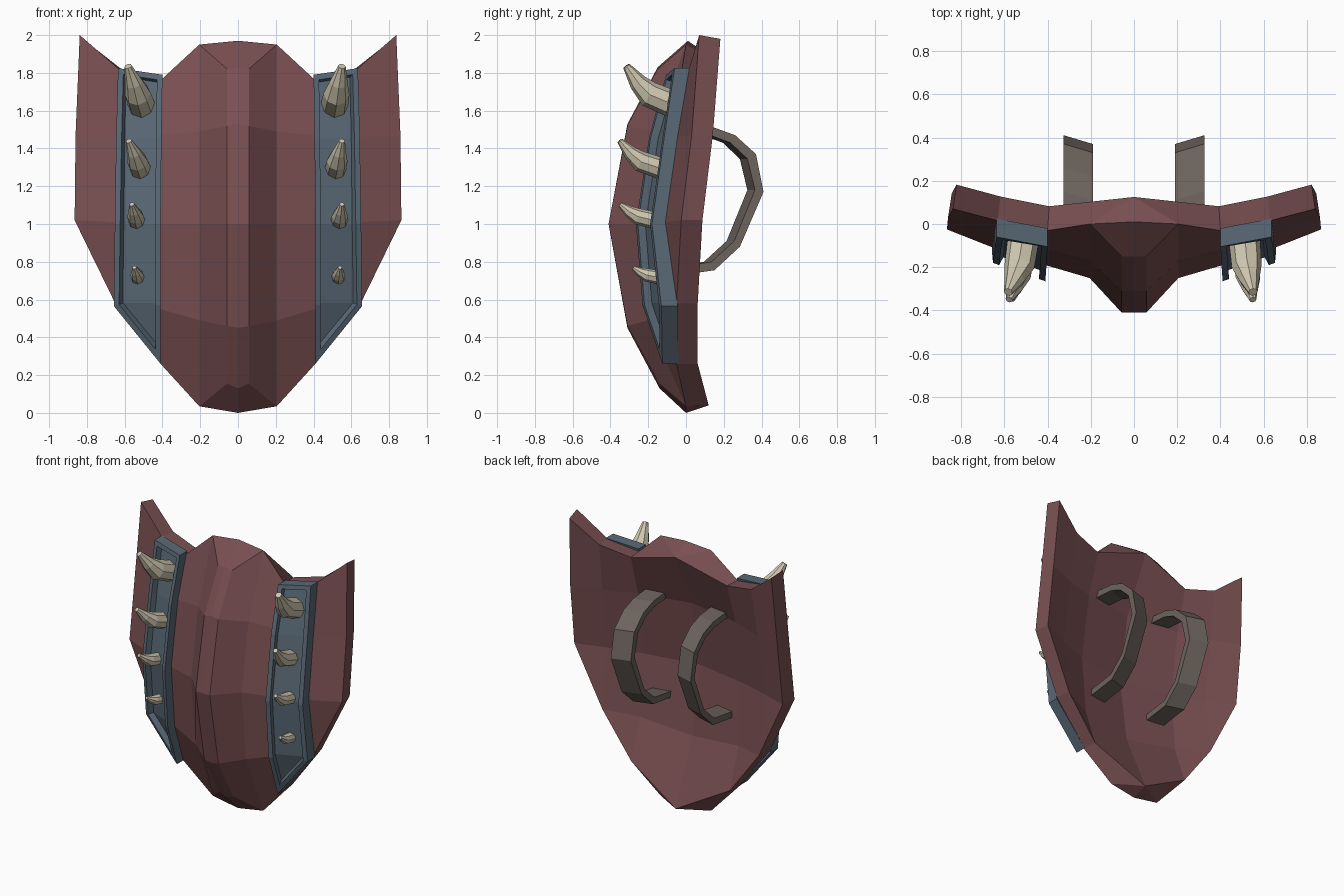
import bpy, bmesh
from math import sin, cos, pi
from mathutils import Vector

if "Cube" in bpy.data.objects:
    bpy.data.objects.remove(bpy.data.objects["Cube"])


def material(name, rgb):
    m = bpy.data.materials.new(name)
    m.diffuse_color = (*rgb, 1)
    m.use_nodes = True
    m.node_tree.nodes["Principled BSDF"].inputs["Base Color"].default_value = m.diffuse_color
    return m


RED = material("red_plate", (0.19, 0.078, 0.083))
BLUE = material("blue_metal", (0.10, 0.14, 0.18))
BONE = material("bone", (0.62, 0.57, 0.43))
STRAP = material("strap_leather", (0.15, 0.125, 0.11))


def finish(bm, name, mat, mirror=True):
    """Write the mesh to an object, mirrored across x if it is one half."""
    bmesh.ops.recalc_face_normals(bm, faces=bm.faces)
    me = bpy.data.meshes.new(name)
    bm.to_mesh(me)
    bm.free()
    me.materials.append(mat)
    ob = bpy.data.objects.new(name, me)
    bpy.context.collection.objects.link(ob)
    if mirror:
        ob.modifiers.new("mirror", 'MIRROR').use_clip = True
    return ob


def column(bm, xs, ys, zs):
    return [bm.verts.new(p) for p in zip(xs, ys, zs)]


def stitch(bm, a, b):
    """Join two columns with quads, ending in a triangle if b is shorter."""
    n = min(len(a), len(b))
    for i in range(n - 1):
        bm.faces.new((a[i], b[i], b[i + 1], a[i + 1]))
    if len(a) > n:
        bm.faces.new((a[n - 1], b[n - 1], a[n]))


# Shield body: front and back columns from centre to wing tip
profiles = [
    ([.205] * 5, [0, -.17, -.25, -.20, 0], [1.95, 1.49, 1.0, .49, .035]),
    ([.40, .405, .41, .41, .41], [-.03, -.12, -.19, -.15, -.05], [1.77, 1.47, 1.0, .55, .26]),
    ([.63, .645, .65, .65], [.015, -.045, -.11, -.05], [1.82, 1.46, 1.01, .58]),
    ([.838, .86, .865], [.07, .03, -.025], [2.0, 1.47, 1.02]),
]
bm = bmesh.new()
ridge_y = [-.15, -.31, -.41, -.31, -.14]
centre = column(bm, [0] * 7, [.01] + ridge_y + [0], [1.97, 1.83, 1.53, 1.0, .45, .13, 0])
ridge = column(bm, [.057] * 5, ridge_y, [1.82, 1.52, 1.0, .46, .155])
front = [centre] + [column(bm, *p) for p in profiles]
back = [column(bm, [0] * 5, [.125, -.07, -.15, -.08, .12], [1.89, 1.48, 1.0, .5, .04])]
back += [column(bm, [x * .98 for x in xs], [y + .112 for y in ys],
                [min(z, 1.98) for z in zs]) for xs, ys, zs in profiles[1:]]
stitch(bm, centre[1:6], ridge)
stitch(bm, ridge, front[1])
bm.faces.new((centre[0], centre[1], ridge[0], front[1][0]))
bm.faces.new((centre[6], centre[5], ridge[4], front[1][4]))
for i in range(1, 4):
    stitch(bm, front[i], front[i + 1])
for i in range(3):
    stitch(bm, back[i], back[i + 1])


# Rim: the back has no column behind the second front one
def outline(c2, c3, c4):
    return [c2[0], c3[0], *c4, c3[3], c2[4]]


fo, bo = outline(*front[2:]), outline(*back[1:])
for i in range(len(fo) - 1):
    bm.faces.new((fo[i], fo[i + 1], bo[i + 1], bo[i]))
for end in (0, -1):
    bm.faces.new((centre[end], front[1][end], back[0][end]))
    bm.faces.new((front[1][end], front[2][end], back[1][end], back[0][end]))
finish(bm, "shield_body", RED)

# Side strips: thick plate with a raised border
bm = bmesh.new()
inner = ([.40, .405, .41, .41, .41], [-.03, -.12, -.19, -.155, -.05], [1.79, 1.46, 1.0, .57, .26])
outer = ([.635, .645, .652, .657], [.015, -.04, -.105, -.055], [1.825, 1.46, 1.0, .565])
halves = []
for dy in (-.075, .01):
    halves.append([column(bm, xs, [y + dy for y in ys], zs) for xs, ys, zs in (inner, outer)])
    stitch(bm, *halves[-1])
    if dy < 0:
        face_front = list(bm.faces)
loops = [a + b[::-1] for a, b in halves]
for i in range(9):
    j = (i + 1) % 9
    bm.faces.new((loops[0][i], loops[0][j], loops[1][j], loops[1][i]))
bmesh.ops.recalc_face_normals(bm, faces=bm.faces)
bmesh.ops.inset_region(bm, faces=face_front, thickness=.03, use_even_offset=True)
bmesh.ops.inset_region(bm, faces=face_front, thickness=.006, depth=-.04, use_even_offset=True)
finish(bm, "side_strips", BLUE)


# Horns: eight-sided, bending upward, smaller toward the bottom
def horn(name, x, y, z, run, rise, lean, r):
    bm = bmesh.new()
    steps = [(0, 0, 1), (.53, .28, .95), (.76, .58, .66), (1, 1, .28)]
    pts = [Vector((x + lean * v, y - run * u, z + rise * v)) for u, v, _ in steps]
    rings = []
    for i, p in enumerate(pts):
        t = (pts[min(i + 1, 3)] - pts[max(i - 1, 0)]).normalized()
        up = t.cross(Vector((1, 0, 0))).normalized()
        side = up.cross(t)
        k = r * steps[i][2]
        rings.append([bm.verts.new(p + side * k * cos(a * pi / 4) + up * k * sin(a * pi / 4))
                      for a in range(8)])
    for a, b in zip(rings, rings[1:]):
        for i in range(8):
            j = (i + 1) % 8
            bm.faces.new((a[i], a[j], b[j], b[i]))
    bm.faces.new(rings[0])
    bm.faces.new(rings[-1])
    finish(bm, name, BONE, mirror=False)


# The left horns splay outward a little more than the right ones
for side, s, splay in (("right", 1, 1), ("left", -1, 1.8)):
    for n, (x, y, z, run, rise, lean, r) in enumerate([
            (.51, -.06, 1.63, .255, .205, .04, .073),
            (.515, -.12, 1.29, .23, .15, .035, .058),
            (.535, -.15, 1.015, .2, .09, .015, .046),
            (.53, -.13, .715, .15, .055, .01, .037)], 1):
        horn(f"horn_{side}_{n}", s * x, y, z, run, rise, s * lean * splay, r)

# Arm straps: flat bent bands on the back, slightly skewed
outer_path = [(-.06, 1.53), (.13, 1.51), (.24, 1.47), (.35, 1.37), (.39, 1.17),
              (.265, .88), (.13, .755), (-.12, .72)]
inner_path = [(-.06, 1.48), (.12, 1.465), (.215, 1.43), (.305, 1.345), (.345, 1.18),
              (.235, .91), (.115, .80), (-.12, .765)]
bm = bmesh.new()
rows = []
for (yo, zo), (yi, zi) in zip(outer_path, inner_path):
    rows.append([bm.verts.new((x, y + (x - .257) * .3, z))
                 for x, y, z in ((.19, yo, zo), (.325, yo, zo), (.325, yi, zi), (.19, yi, zi))])
for a, b in zip(rows, rows[1:]):
    for i in range(4):
        j = (i + 1) % 4
        bm.faces.new((a[i], a[j], b[j], b[i]))
bm.faces.new(rows[0])
bm.faces.new(rows[-1])
finish(bm, "arm_straps", STRAP)
